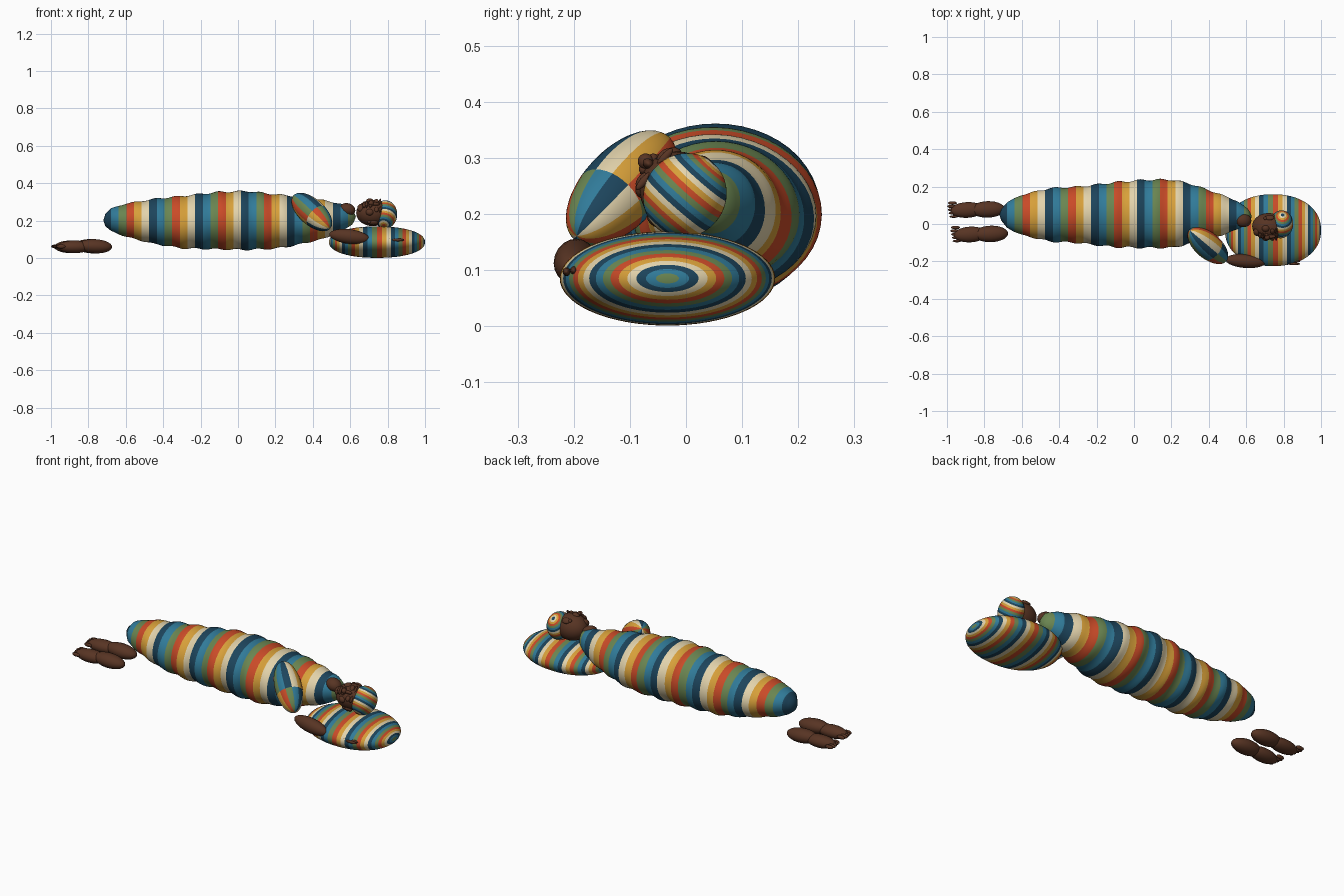
import bpy, bmesh
from math import sin, cos, pi, copysign
from mathutils import Vector, Matrix

if "Cube" in bpy.data.objects:
    bpy.data.objects.remove(bpy.data.objects["Cube"])


def material(name, rgb):
    m = bpy.data.materials.new(name)
    m.diffuse_color = [(c / 255) ** 2.2 for c in rgb] + [1]
    m.use_nodes = True
    m.node_tree.nodes["Principled BSDF"].inputs["Base Color"].default_value = m.diffuse_color
    return m


CLOTH = [material(n, c) for n, c in (
    ("orange", (200, 76, 44)), ("yellow", (214, 158, 60)), ("cream", (226, 210, 170)),
    ("navy", (34, 70, 92)), ("blue", (52, 122, 152)), ("green", (106, 132, 82)))]
SKIN = [material("skin", (88, 55, 40))]


def loft(name, rings, segs, point, mats, colour, matrix=Matrix()):
    """Closed tube of rings along x; point(t, a) gives a position, colour(t, a) a slot."""
    bm = bmesh.new()
    start = bm.verts.new(point(0, 0))
    end = bm.verts.new(point(1, 0))
    rows = [[bm.verts.new(point(i / rings, 2 * pi * j / segs)) for j in range(segs)]
            for i in range(1, rings)]
    for i in range(rings):
        for j in range(segs):
            k = (j + 1) % segs
            if i == 0:
                f = bm.faces.new((start, rows[0][j], rows[0][k]))
            elif i == rings - 1:
                f = bm.faces.new((rows[-1][k], rows[-1][j], end))
            else:
                f = bm.faces.new((rows[i - 1][j], rows[i][j], rows[i][k], rows[i - 1][k]))
            f.material_index = colour((i + 0.5) / rings, (j + 0.5) / segs) % len(mats)
            f.smooth = True
    bmesh.ops.recalc_face_normals(bm, faces=bm.faces)
    me = bpy.data.meshes.new(name)
    bm.to_mesh(me)
    bm.free()
    for m in mats:
        me.materials.append(m)
    ob = bpy.data.objects.new(name, me)
    ob.matrix_world = matrix
    bpy.context.collection.objects.link(ob)
    return ob


def ellipsoid(name, centre, radii, axis=(1, 0, 0), rot=None, mats=SKIN,
              colour=lambda t, a: 0, rings=14, segs=20, power=1.0):
    if rot is None:
        rot = Vector(axis).to_track_quat('X', 'Z').to_matrix()
    rx, ry, rz = radii

    def point(t, a):
        s = max(sin(pi * t), 0) ** power
        c = cos(pi * t)
        return (-rx * copysign(abs(c) ** power, c), ry * s * cos(a), rz * s * sin(a))
    return loft(name, rings, segs, point, mats, colour,
                Matrix.Translation(centre) @ rot.to_4x4())


# Wrapped body: x, y min, y max, z min, z max
SECT = [(-.72, .03, .07, .18, .225), (-.68, -.02, .115, .145, .265), (-.60, -.06, .155, .115, .292),
        (-.45, -.095, .19, .075, .315), (-.30, -.10, .20, .05, .33), (-.10, -.122, .225, .048, .355),
        (.05, -.128, .235, .046, .36), (.20, -.13, .235, .05, .34), (.30, -.105, .215, .065, .33),
        (.45, -.065, .165, .10, .31), (.55, -.03, .125, .14, .29), (.61, .005, .08, .18, .27),
        (.63, .03, .05, .21, .23)]


def section(x):
    for a, b in zip(SECT, SECT[1:]):
        if x <= b[0]:
            u = (x - a[0]) / (b[0] - a[0])
            return [p + (q - p) * u for p, q in zip(a, b)]
    return SECT[-1]


def body_point(t, a):
    x = -.72 + 1.35 * t
    _, y0, y1, z0, z1 = section(x)
    r = 1 + .028 * sin(x * 56 + 1.2 * sin(a)) + .012 * sin(3 * a + 9 * x)
    if t in (0, 1):
        r = 0
    return (x, (y0 + y1) / 2 + r * (y1 - y0) / 2 * cos(a), (z0 + z1) / 2 + r * (z1 - z0) / 2 * sin(a))


loft("wrapped_body", 132, 48, body_point, CLOTH, lambda t, a: int(t * 33) + 3)

# Pillow with fine rings
ellipsoid("pillow", (.743, -.033, .085), (.257, .192, .084), mats=CLOTH, rings=72, segs=64,
          colour=lambda t, a: int(t * 36), power=.92)

# Sleeve with lengthwise stripes, bare forearm, hand and fingers
ellipsoid("sleeve", (.395, -.115, .246), (.15, .07, .07), (.63, -.53, -.57), mats=CLOTH,
          rings=24, segs=36, colour=lambda t, a: int(a * 12) if t < .6 else int(a * 12) + 2)
ellipsoid("forearm", (.595, -.198, .115), (.108, .037, .039), (1, -.08, -.12))
ellipsoid("hand", (.78, -.19, .098), (.075, .028, .02), (1, -.03, 0))
for i in range(4):
    ellipsoid("finger", (.855, -.213 + .013 * i, .097 + .002 * i), (.034, .007, .008), rings=8, segs=10)
ellipsoid("neck", (.585, .02, .26), (.043, .037, .033), (1, -.1, -.3))

# Head frame: x = crown, y = side, z = face direction (up and to the front)
ROT = Matrix(((1, 0, 0), (0, .66, -.75), (0, .75, .66)))
HEAD = Vector((.72, -.012, .241))


def face(name, pos, radii, mats=SKIN, **kw):
    return ellipsoid(name, HEAD + ROT @ Vector(pos), radii, rot=ROT, mats=mats, **kw)


face("head", (0, 0, 0), (.088, .069, .072), rings=24, segs=32)
face("chin", (-.062, 0, .04), (.02, .024, .02))
face("nose_bridge", (.012, 0, .073), (.026, .009, .011))
face("nose_tip", (-.008, 0, .08), (.014, .014, .014))
face("upper_lip", (-.033, 0, .07), (.007, .024, .01))
face("lower_lip", (-.046, 0, .066), (.008, .021, .01))
for s in (-1, 1):
    face("nostril", (-.012, s * .013, .073), (.009, .009, .009), rings=8, segs=10)
    face("eyelid", (.02, s * .028, .061), (.012, .017, .01))
    face("brow", (.04, s * .028, .059), (.006, .021, .007))
    face("cheek", (-.015, s * .036, .048), (.022, .02, .018))
    face("ear", (.005, s * .068, -.002), (.024, .01, .017))
    face("ear_lobe", (-.018, s * .068, .003), (.01, .008, .01), rings=8, segs=10)

# Head wrap with rings around the side axis
ellipsoid("head_wrap", (.787, -.002, .233), (.077, .064, .073), (.1, .66, .75), mats=CLOTH,
          rings=44, segs=40, colour=lambda t, a: int(t * 22))

# Feet: ankle, sole and a row of toes
for x, y, d in ((-.782, .078, .0), (-.765, -.053, .0)):
    ellipsoid("ankle", (x, y, .063), (.092, .044, .038), (1, .03, -.05))
    ellipsoid("foot", (x - .11, y - .003, .06), (.09, .042, .034), (1, .05, 0))
    for i in range(5):
        ellipsoid("toe", (x - .193 + .004 * abs(i - 1), y + .034 - .018 * i, .062),
                  (.024, .0095 - .0006 * i, .011), rings=8, segs=10)
